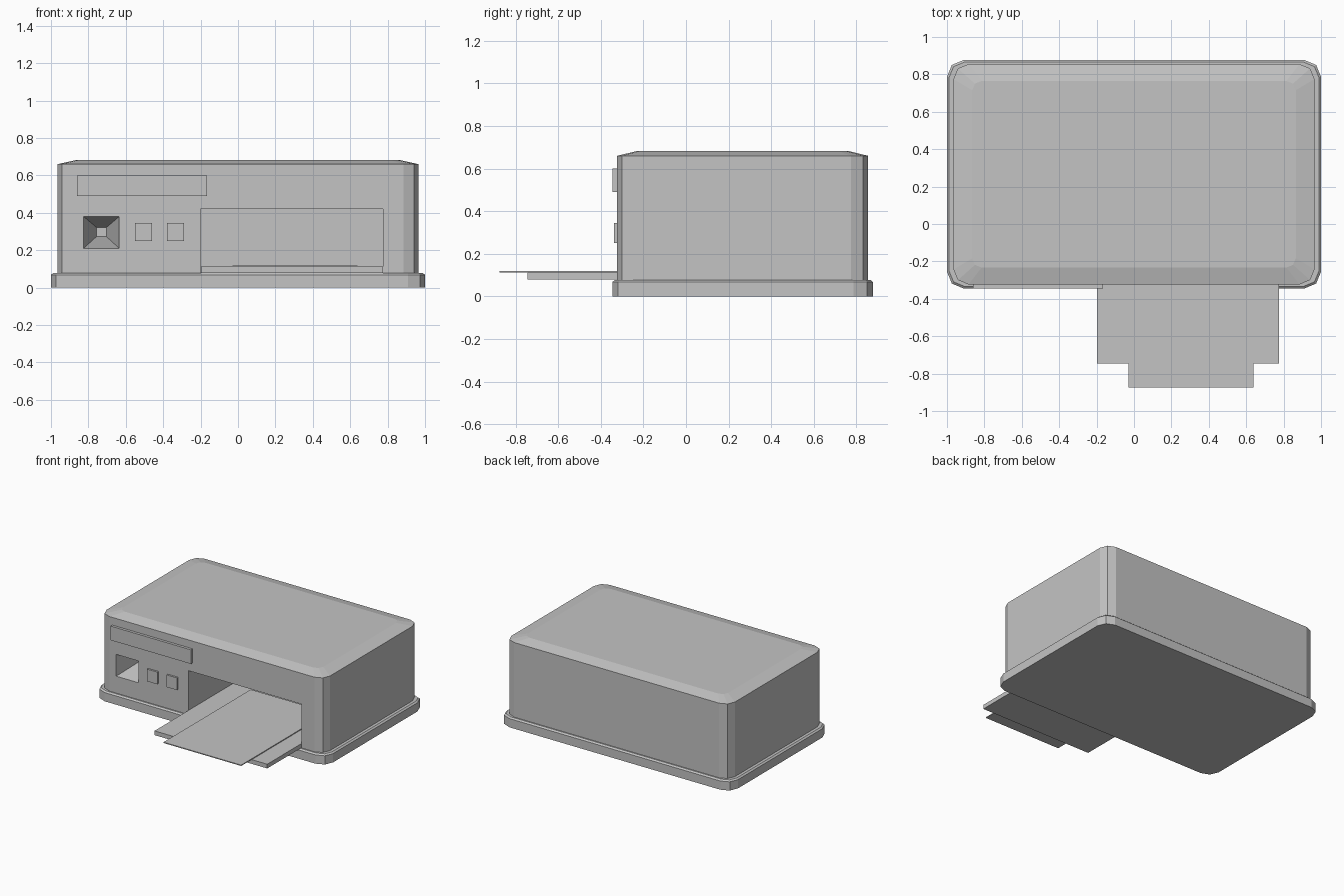
import bpy, bmesh
from math import cos, sin, pi

cube = bpy.data.objects.get("Cube")
if cube:
    bpy.data.objects.remove(cube, do_unlink=True)

grey = bpy.data.materials.new("light_grey_plastic")
grey.use_nodes = True
tone = (0.55, 0.55, 0.55, 1)
grey.diffuse_color = tone
grey.node_tree.nodes["Principled BSDF"].inputs["Base Color"].default_value = tone


def loft(name, rings):
    """Closed solid through rings that share a point count."""
    bm = bmesh.new()
    loops = [[bm.verts.new(p) for p in ring] for ring in rings]
    n = len(loops[0])
    for a, b in zip(loops, loops[1:]):
        for i in range(n):
            j = (i + 1) % n
            bm.faces.new((a[i], a[j], b[j], b[i]))
    bm.faces.new(loops[0])
    bm.faces.new(loops[-1])
    bmesh.ops.recalc_face_normals(bm, faces=bm.faces)
    mesh = bpy.data.meshes.new(name)
    bm.to_mesh(mesh)
    bm.free()
    mesh.materials.append(grey)
    obj = bpy.data.objects.new(name, mesh)
    bpy.context.collection.objects.link(obj)
    return obj


def rounded(x, y0, y1, r, z):
    """Horizontal rectangle with two-step rounded corners."""
    pts = []
    corners = [(x - r, y1 - r), (r - x, y1 - r), (r - x, y0 + r), (x - r, y0 + r)]
    for q, (cx, cy) in enumerate(corners):
        for s in range(3):
            a = (q + s / 2) * pi / 2
            pts.append((cx + r * cos(a), cy + r * sin(a), z))
    return pts


def upright(x0, x1, z0, z1, y):
    """Rectangle facing the front."""
    return [(x0, y, z0), (x1, y, z0), (x1, y, z1), (x0, y, z1)]


def box(name, x0, x1, y0, y1, z0, z1):
    return loft(name, [upright(x0, x1, z0, z1, y) for y in (y0, y1)])


def cut(target, cutter):
    cutter.hide_render = True
    mod = target.modifiers.new("cut", "BOOLEAN")
    mod.operation = "DIFFERENCE"
    mod.solver = "EXACT"
    mod.object = cutter
    bpy.context.view_layer.objects.active = target
    bpy.ops.object.modifier_apply(modifier=mod.name)
    bpy.data.objects.remove(cutter, do_unlink=True)


# Base plinth with a softened upper rim
loft("base", [
    rounded(1, -0.345, 0.877, 0.09, 0),
    rounded(1, -0.345, 0.877, 0.09, 0.068),
    rounded(0.988, -0.333, 0.865, 0.08, 0.078),
])

# Main housing with a shallow sloped lid edge
FRONT = -0.323
body = loft("housing", [
    rounded(0.965, FRONT, 0.855, 0.08, 0.06),
    rounded(0.965, FRONT, 0.855, 0.08, 0.66),
    rounded(0.865, FRONT + 0.09, 0.765, 0.05, 0.682),
])

# Paper opening and tapered square recess
cut(body, box("opening_cutter", -0.2, 0.775, -0.5, 0.4, 0.08, 0.42))
cut(body, loft("recess_cutter", [
    upright(-0.825, -0.635, 0.21, 0.38, FRONT - 0.05),
    upright(-0.825, -0.635, 0.21, 0.38, FRONT),
    upright(-0.757, -0.703, 0.272, 0.322, FRONT + 0.25),
]))

# Output tray and sheet of paper
box("tray", -0.199, 0.774, -0.745, 0.399, 0.079, 0.112)
box("paper_sheet", -0.03, 0.64, -0.875, 0.2, 0.112, 0.119)

# Raised display strip and two buttons
box("display_panel", -0.86, -0.165, FRONT - 0.021, FRONT + 0.01, 0.49, 0.6)
for i, x in enumerate((-0.55, -0.38)):
    box(f"button_{i + 1}", x, x + 0.09, FRONT - 0.015, FRONT + 0.01, 0.25, 0.345)
